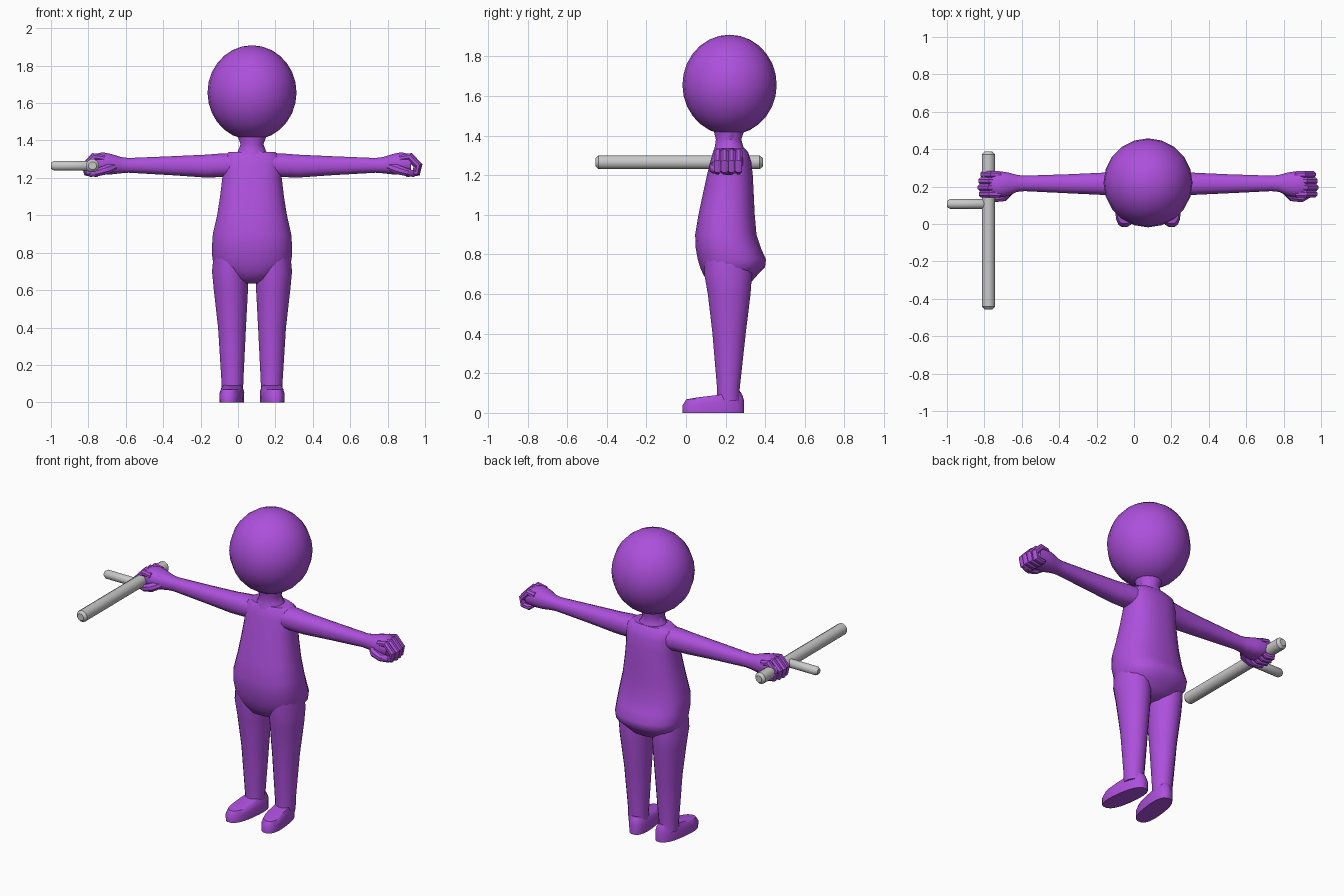
import bpy, bmesh, math
from mathutils import Vector

CX, CY = 0.075, 0.22   # figure's centre line


def material(name, colour):
    m = bpy.data.materials.new(name)
    m.diffuse_color = (*colour, 1)
    return m


purple = material("purple", (0.42, 0.08, 0.72))
grey = material("light grey", (0.58, 0.58, 0.58))


def finish(name, bm, mat, angle=40):
    bmesh.ops.recalc_face_normals(bm, faces=bm.faces)
    me = bpy.data.meshes.new(name)
    bm.to_mesh(me)
    bm.free()
    me.materials.append(mat)
    ob = bpy.data.objects.new(name, me)
    bpy.context.collection.objects.link(ob)
    bpy.ops.object.select_all(action='DESELECT')
    ob.select_set(True)
    bpy.context.view_layer.objects.active = ob
    bpy.ops.object.shade_smooth_by_angle(angle=math.radians(angle))
    return ob


def loft(name, rings, mat, sides=20, power=2.0, angle=40):
    """Skin rings given as (centre, half axis u, half axis v); power > 2 is boxier."""
    bm = bmesh.new()
    loops = []
    for c, u, v in rings:
        loop = []
        for i in range(sides):
            t = 2 * math.pi * (i + 0.5) / sides
            a, b = math.cos(t), math.sin(t)
            a = math.copysign(abs(a) ** (2 / power), a)
            b = math.copysign(abs(b) ** (2 / power), b)
            loop.append(bm.verts.new(Vector(c) + Vector(u) * a + Vector(v) * b))
        loops.append(loop)
    for p, q in zip(loops, loops[1:]):
        for i in range(sides):
            j = (i + 1) % sides
            bm.faces.new((p[i], p[j], q[j], q[i]))
    bm.faces.new(loops[0])
    bm.faces.new(loops[-1])
    return finish(name, bm, mat, angle)


def upright(name, rows, x, **kw):
    """Loft up z from rows (z, half width, front y, back y, x shift)."""
    rings = [((x + dx, (f + b) / 2, z), (w, 0, 0), (0, (b - f) / 2, 0))
             for z, w, f, b, dx in rows]
    return loft(name, rings, purple, **kw)


def tube(name, pts, radii, mat, sides=8, angle=40):
    pts = [Vector(p) for p in pts]
    rings = []
    for i, p in enumerate(pts):
        d = (pts[min(i + 1, len(pts) - 1)] - pts[max(i - 1, 0)]).normalized()
        ref = Vector((0, 1, 0)) if abs(d.y) < 0.9 else Vector((0, 0, 1))
        u = d.cross(ref).normalized()
        rings.append((p, u * radii[i], d.cross(u) * radii[i]))
    return loft(name, rings, mat, sides, 2.0, angle)


# Head: slightly tall ball
bm = bmesh.new()
bmesh.ops.create_uvsphere(bm, u_segments=20, v_segments=14, radius=1)
for v in bm.verts:
    v.co = Vector((CX + v.co.x * 0.238, CY + v.co.y * 0.238, 1.656 + v.co.z * 0.253))
finish("head", bm, purple)

# Neck
upright("neck", [(1.30, 0.11, 0.13, 0.31, 0), (1.345, 0.075, 0.145, 0.29, 0),
                 (1.38, 0.062, 0.15, 0.28, 0), (1.44, 0.085, 0.135, 0.30, 0)], CX)

# Torso with round belly and overhanging seat
upright("torso", [
    (0.635, 0.05, 0.16, 0.28, 0), (0.66, 0.12, 0.11, 0.33, 0),
    (0.70, 0.175, 0.085, 0.365, 0), (0.735, 0.207, 0.07, 0.40, 0),
    (0.775, 0.214, 0.058, 0.405, 0), (0.83, 0.216, 0.048, 0.38, 0),
    (0.90, 0.211, 0.045, 0.357, 0), (1.00, 0.188, 0.062, 0.348, 0),
    (1.10, 0.172, 0.083, 0.343, 0), (1.20, 0.160, 0.105, 0.338, 0),
    (1.27, 0.160, 0.122, 0.33, 0), (1.315, 0.155, 0.135, 0.315, 0),
    (1.338, 0.125, 0.15, 0.295, 0)], CX, sides=24, power=2.4)

for s, side in ((-1, "right"), (1, "left")):
    # Leg
    upright(side + "_leg", [
        (0.06, 0.058, 0.155, 0.275, 0), (0.12, 0.060, 0.156, 0.272, 0),
        (0.40, 0.076, 0.132, 0.303, s * 0.002), (0.60, 0.093, 0.108, 0.328, s * 0.008),
        (0.70, 0.099, 0.090, 0.335, s * 0.012), (0.85, 0.085, 0.09, 0.32, s * 0.01)],
        CX + s * 0.105, sides=16)

    # Foot: flat sole, sloping instep, toes turned slightly out
    rows = [(0.0, 0.0, -0.018, 0.295, 0.060), (0.04, 0.06, -0.018, 0.295, 0.062),
            (0.068, 0.085, 0.0, 0.288, 0.054), (0.077, 0.105, 0.05, 0.278, 0.046)]
    rings = [((CX + s * 0.108, (f + b) / 2, (zf + zb) / 2), (w, 0, 0),
              (-s * 0.12 * (b - f) / 2, (b - f) / 2, (zb - zf) / 2))
             for zf, zb, f, b, w in rows]
    loft(side + "_foot", rings, purple, 20, 2.5)

    def P(x, y, z):
        return (CX + s * x, y, z)

    # Arm widening into the palm: x, y, z, half depth, half height
    rows = [(0.08, 0.22, 1.268, 0.075, 0.062), (0.17, 0.217, 1.267, 0.068, 0.064),
            (0.25, 0.215, 1.263, 0.060, 0.062), (0.42, 0.215, 1.265, 0.052, 0.052),
            (0.66, 0.217, 1.267, 0.042, 0.040), (0.70, 0.217, 1.268, 0.046, 0.044),
            (0.75, 0.213, 1.273, 0.064, 0.055), (0.80, 0.212, 1.278, 0.072, 0.060),
            (0.85, 0.214, 1.275, 0.066, 0.050)]
    loft(side + "_arm", [(P(x, y, z), (0, d, 0), (0, 0, h)) for x, y, z, d, h in rows],
         purple, 16, 2.3)

    # Curled fingers
    for i in range(4):
        y = 0.160 + i * 0.035
        k = (0.0, 0.006, 0.002, -0.008)[i]
        tube(f"{side}_finger_{i + 1}",
             [P(0.79, y, 1.305), P(0.842 + k, y, 1.314), P(0.888 + k, y, 1.266),
              P(0.880 + k, y, 1.228), P(0.83, y, 1.222), P(0.81, y, 1.232)],
             [0.018, 0.021, 0.020, 0.020, 0.019, 0.012], purple)

    # Thumb folded across the front
    tube(side + "_thumb",
         [P(0.73, 0.185, 1.262), P(0.775, 0.145, 1.245), P(0.82, 0.138, 1.232),
          P(0.865, 0.16, 1.222), P(0.875, 0.165, 1.22)],
         [0.022, 0.027, 0.023, 0.018, 0.010], purple)


# Held baton with side handle, chamfered ends
def rod(name, a, b, r):
    a, b = Vector(a), Vector(b)
    d = (b - a).normalized() * 0.016
    tube(name, [a, a + d, b - d, b], [r * 0.6, r, r, r * 0.6], grey, 12, 35)


rod("baton", (-0.778, -0.457, 1.265), (-0.778, 0.388, 1.265), 0.036)
rod("baton_handle", (-1.0, 0.107, 1.265), (-0.78, 0.107, 1.265), 0.027)
